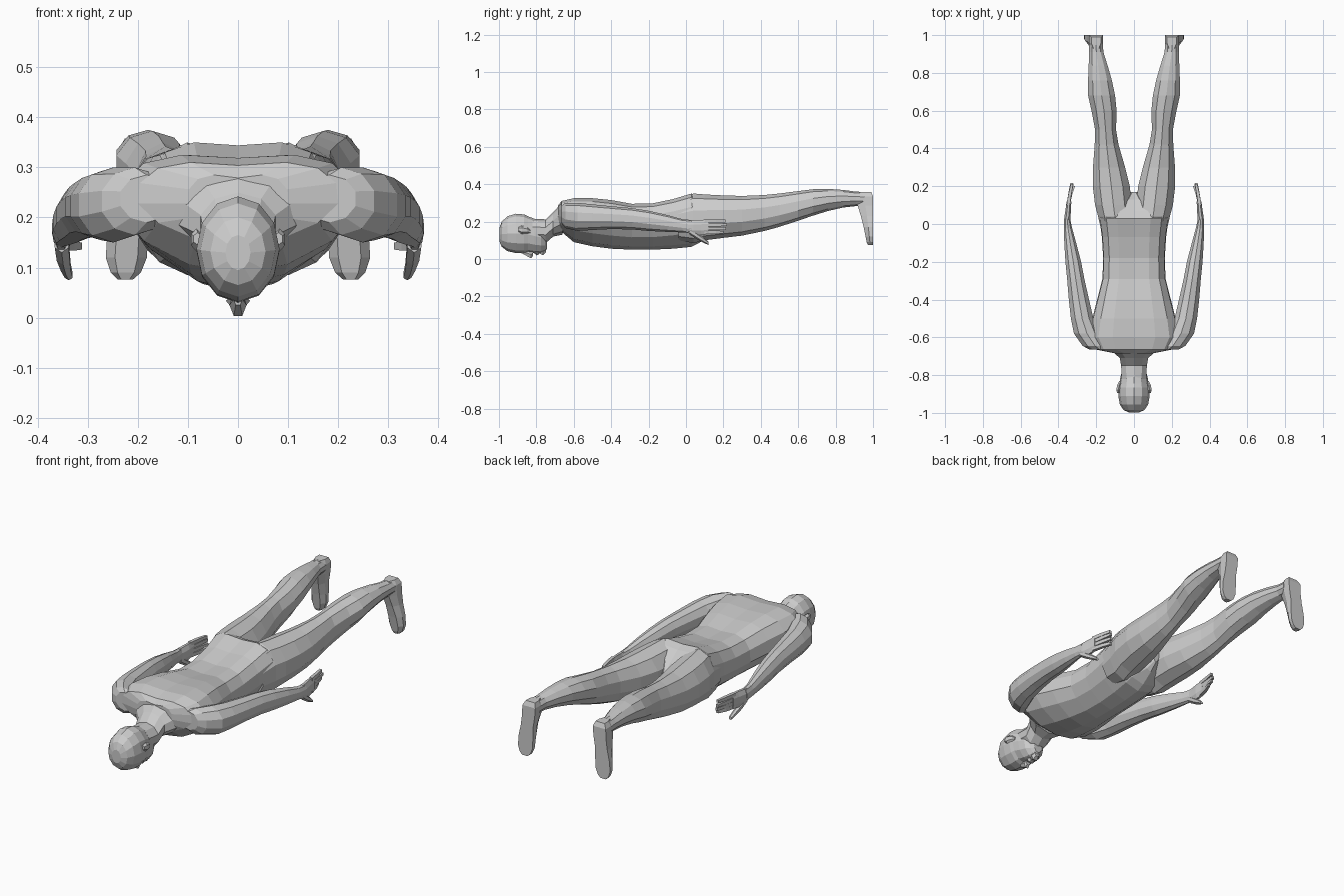
import bpy, bmesh
from math import sin, cos, pi


def loft(name, rings, mirror=False):
    """Skin a list of equal-length point rings and cap both ends."""
    bm = bmesh.new()
    rows = [[bm.verts.new(p) for p in r] for r in rings]
    n = len(rows[0])
    for a, b in zip(rows, rows[1:]):
        for i in range(n):
            j = (i + 1) % n
            bm.faces.new((a[i], a[j], b[j], b[i]))
    bm.faces.new(rows[0])
    bm.faces.new(rows[-1])
    bmesh.ops.recalc_face_normals(bm, faces=bm.faces)
    me = bpy.data.meshes.new(name)
    bm.to_mesh(me)
    bm.free()
    ob = bpy.data.objects.new(name, me)
    bpy.context.collection.objects.link(ob)
    if mirror:
        ob.modifiers.new("Mirror", 'MIRROR').use_mirror_merge = False
    return ob


def oval(y, x0, x1, z0, z1, n=10, turn=0.5):
    """Ring across y fitted to an x and z range."""
    cx, cz, rx, rz = (x0 + x1) / 2, (z0 + z1) / 2, (x1 - x0) / 2, (z1 - z0) / 2
    k = 1 / cos(pi / n) if turn else 1
    return [(cx + rx * cos(2 * pi * (i + turn) / n) * k,
             y, cz + rz * sin(2 * pi * (i + turn) / n) * (1.0 if n > 4 else k))
            for i in range(n)]


def ovals(name, secs, mirror=False, n=10, turn=0.5):
    return loft(name, [oval(*s, n=n, turn=turn) for s in secs], mirror)


# Torso: flat back, keel-shaped front
def torso_ring(y, w, zb, zt):
    h = zt - zb
    half = [(0.42, 0.07), (0.8, 0.27), (1, 0.5), (0.98, 0.75), (0.8, 0.93), (0.48, 1)]
    right = [(w * a, y, zb + h * b) for a, b in half]
    left = [(-x, yy, z) for x, yy, z in reversed(right)]
    return [(0, y, zb)] + right + [(0, y, zt - 0.006)] + left


loft("torso", [torso_ring(*s) for s in [
    (-0.685, 0.10, 0.17, 0.285), (-0.665, 0.20, 0.145, 0.31), (-0.60, 0.235, 0.09, 0.325),
    (-0.50, 0.22, 0.068, 0.325), (-0.40, 0.195, 0.055, 0.315), (-0.29, 0.167, 0.05, 0.295),
    (-0.18, 0.163, 0.05, 0.297), (-0.07, 0.17, 0.055, 0.32), (0.03, 0.183, 0.065, 0.35),
    (0.07, 0.17, 0.085, 0.335), (0.13, 0.06, 0.13, 0.29), (0.17, 0.02, 0.17, 0.25)]])

# Neck and head
ovals("neck", [(-0.82, -0.065, 0.065, 0.09, 0.215), (-0.75, -0.068, 0.068, 0.085, 0.212),
               (-0.71, -0.075, 0.075, 0.12, 0.25), (-0.66, -0.13, 0.13, 0.13, 0.305)])
ovals("head", [
    (-0.998, -0.025, 0.025, 0.095, 0.165), (-0.985, -0.055, 0.055, 0.065, 0.20),
    (-0.955, -0.075, 0.075, 0.042, 0.228), (-0.91, -0.083, 0.083, 0.032, 0.242),
    (-0.865, -0.083, 0.083, 0.030, 0.238), (-0.845, -0.078, 0.078, 0.036, 0.228),
    (-0.81, -0.072, 0.072, 0.030, 0.215), (-0.775, -0.062, 0.062, 0.030, 0.20),
    (-0.755, -0.045, 0.045, 0.038, 0.17), (-0.743, -0.025, 0.025, 0.055, 0.13)],
    n=12, turn=0)
ovals("nose", [(-0.87, -0.009, 0.009, 0.024, 0.05), (-0.828, -0.017, 0.017, 0.0, 0.05),
               (-0.818, -0.015, 0.015, 0.014, 0.05)], n=6, turn=0)
ovals("lips", [(-0.807, -0.018, 0.018, 0.026, 0.05), (-0.798, -0.024, 0.024, 0.017, 0.05),
               (-0.785, -0.016, 0.016, 0.024, 0.05)], n=6, turn=0)
ovals("chin", [(-0.782, -0.02, 0.02, 0.026, 0.07), (-0.765, -0.025, 0.025, 0.016, 0.08),
               (-0.748, -0.016, 0.016, 0.032, 0.08)], n=6, turn=0)
ovals("ear", [(-0.895, 0.072, 0.089, 0.145, 0.17), (-0.878, 0.072, 0.094, 0.133, 0.178),
              (-0.85, 0.068, 0.088, 0.135, 0.17), (-0.832, 0.062, 0.078, 0.138, 0.155)],
      mirror=True, n=6)

# Legs
ovals("leg", [
    (-0.04, 0.02, 0.172, 0.10, 0.315), (0.04, 0.012, 0.19, 0.085, 0.35),
    (0.10, 0.012, 0.206, 0.10, 0.345), (0.20, 0.022, 0.218, 0.113, 0.34),
    (0.30, 0.047, 0.217, 0.125, 0.337), (0.42, 0.082, 0.208, 0.15, 0.342),
    (0.50, 0.095, 0.206, 0.172, 0.35), (0.60, 0.092, 0.225, 0.205, 0.363),
    (0.68, 0.10, 0.243, 0.232, 0.373), (0.76, 0.117, 0.243, 0.257, 0.375),
    (0.84, 0.14, 0.24, 0.275, 0.369), (0.91, 0.162, 0.237, 0.283, 0.36),
    (0.96, 0.165, 0.238, 0.282, 0.358)], mirror=True)


# Feet hang down with the sole facing back
def foot_ring(z, cx, hw, y0, y1=1.0):
    m = (y0 + y1) / 2
    return [(cx - hw, y1, z), (cx + hw, y1, z), (cx + hw, m, z),
            (cx + hw * 0.55, y0, z), (cx - hw * 0.55, y0, z), (cx - hw, m, z)]


loft("foot", [foot_ring(*s) for s in [
    (0.358, 0.20, 0.026, 0.93, 0.99), (0.335, 0.202, 0.037, 0.915), (0.285, 0.205, 0.036, 0.918),
    (0.23, 0.213, 0.035, 0.935), (0.17, 0.22, 0.041, 0.95), (0.12, 0.223, 0.041, 0.96),
    (0.09, 0.224, 0.03, 0.966), (0.076, 0.225, 0.015, 0.972)]], mirror=True)

# Arms with shoulders
ovals("arm", [
    (-0.665, 0.13, 0.235, 0.19, 0.285), (-0.645, 0.14, 0.272, 0.165, 0.30),
    (-0.58, 0.18, 0.318, 0.15, 0.30), (-0.50, 0.215, 0.334, 0.155, 0.292),
    (-0.40, 0.238, 0.345, 0.16, 0.282), (-0.29, 0.263, 0.354, 0.158, 0.272),
    (-0.20, 0.28, 0.363, 0.15, 0.258), (-0.10, 0.306, 0.369, 0.145, 0.235),
    (-0.02, 0.328, 0.371, 0.142, 0.213), (0.03, 0.338, 0.370, 0.138, 0.208)], mirror=True)

# Hands: palm, curled fingers and thumb
ovals("palm", [(0.0, 0.338, 0.37, 0.142, 0.208), (0.04, 0.336, 0.368, 0.125, 0.21),
               (0.08, 0.333, 0.362, 0.124, 0.213), (0.12, 0.336, 0.357, 0.132, 0.213)],
      mirror=True, n=8)
for i, (z, tip, dx) in enumerate([(0.143, 0.20, -0.012), (0.163, 0.215, -0.005),
                                  (0.183, 0.218, 0.0), (0.203, 0.21, -0.002)]):
    ovals(f"finger_{i + 1}", [
        (0.10, 0.339, 0.357, z - 0.009, z + 0.009),
        (0.16, 0.332 + dx / 2, 0.348 + dx / 2, z - 0.009, z + 0.009),
        (tip, 0.324 + dx, 0.337 + dx, z - 0.007, z + 0.007)], mirror=True, n=4)
ovals("thumb", [(0.02, 0.338, 0.366, 0.13, 0.17), (0.06, 0.336, 0.362, 0.105, 0.14),
                (0.095, 0.334, 0.354, 0.086, 0.115), (0.12, 0.33, 0.346, 0.075, 0.092)],
      mirror=True, n=6)
